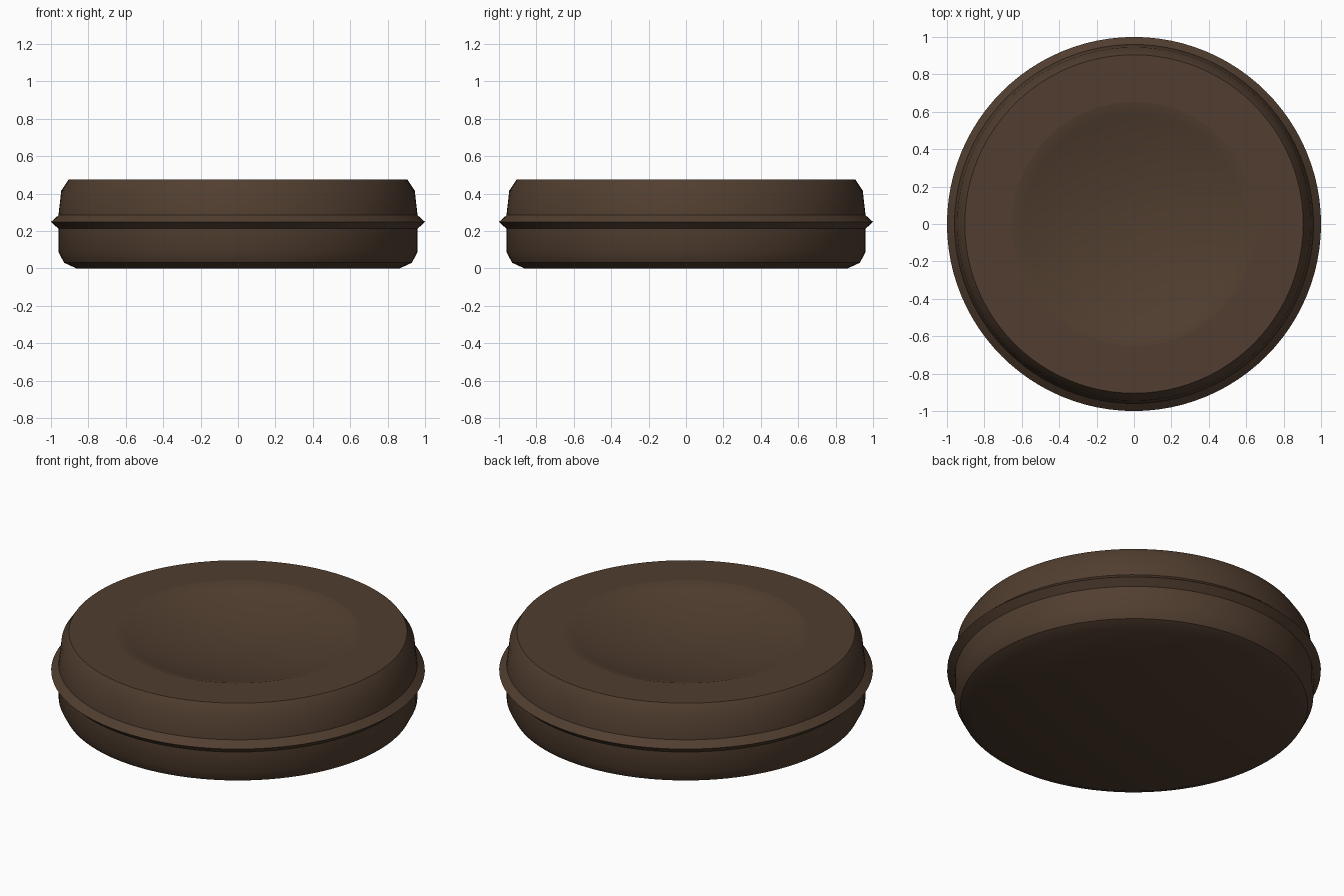
import bpy
import bmesh
import math

cube = bpy.data.objects.get("Cube")
if cube:
    bpy.data.objects.remove(cube, do_unlink=True)

SEGMENTS = 96
TOP = 0.475
DISH_RADIUS = 0.65
DISH_DEPTH = 0.11
DISH_RINGS = 10

brown = bpy.data.materials.new("dark_brown")
brown.use_nodes = True
colour = (0.082, 0.048, 0.029, 1)
brown.diffuse_color = colour
brown.node_tree.nodes["Principled BSDF"].inputs["Base Color"].default_value = colour


def lathe(name, profile, material):
    """Spin a radius/height profile around z into a closed smooth solid."""
    bm = bmesh.new()
    verts = [bm.verts.new((r, 0, z)) for r, z in profile]
    edges = [bm.edges.new(pair) for pair in zip(verts, verts[1:])]
    bmesh.ops.spin(bm, geom=verts + edges, cent=(0, 0, 0), axis=(0, 0, 1),
                   angle=math.tau, steps=SEGMENTS, use_duplicate=False)
    bmesh.ops.remove_doubles(bm, verts=bm.verts, dist=0.0001)
    bmesh.ops.recalc_face_normals(bm, faces=bm.faces)
    mesh = bpy.data.meshes.new(name)
    bm.to_mesh(mesh)
    bm.free()
    obj = bpy.data.objects.new(name, mesh)
    bpy.context.collection.objects.link(obj)
    mesh.materials.append(material)
    bpy.ops.object.select_all(action="DESELECT")
    obj.select_set(True)
    bpy.context.view_layer.objects.active = obj
    bpy.ops.object.shade_smooth_by_angle(angle=math.radians(30))
    return obj


# Chamfered base and lower wall
lower = [(0, 0), (0.865, 0), (0.93, 0.03), (0.96, 0.088), (0.96, 0.212)]
# Pointed ridge around the middle
ridge = [(1, 0.248), (0.96, 0.284)]
# Tapered upper wall, chamfer and flat rim
upper = [(0.945, 0.415), (0.905, TOP), (DISH_RADIUS + 0.005, TOP)]
# Shallow round dish in the top
dish = []
for i in range(DISH_RINGS + 1):
    t = 1 - i / DISH_RINGS
    dish.append((DISH_RADIUS * t, TOP - DISH_DEPTH * (1 - t * t)))

lathe("dished_disc_body", lower + ridge + upper + dish, brown)
